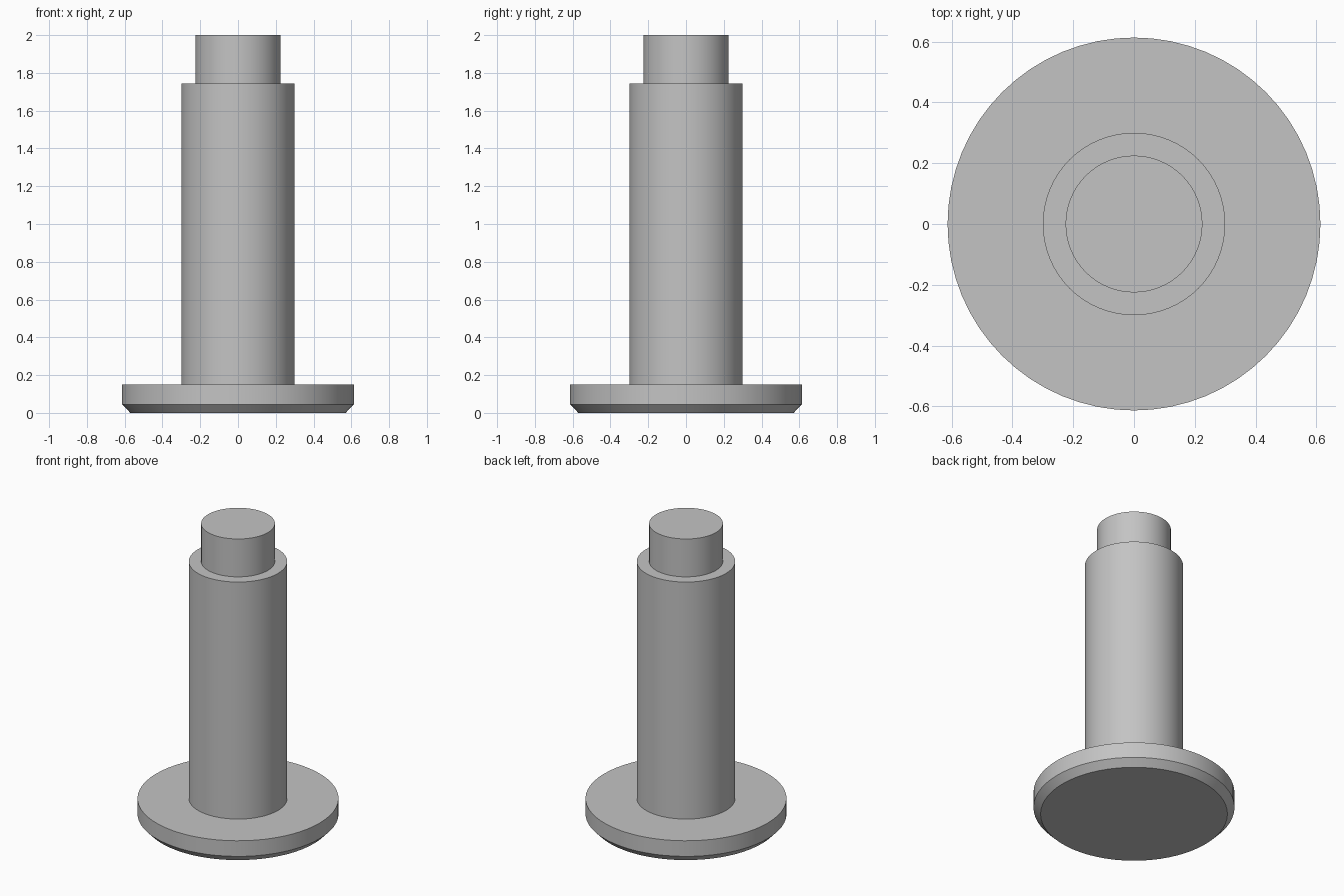
import bpy
import bmesh
import math

SIDES = 64

cube = bpy.data.objects.get("Cube")
if cube:
    bpy.data.objects.remove(cube, do_unlink=True)

# Single plain grey metal
grey = bpy.data.materials.new("plain grey")
grey.use_nodes = True
colour = (0.55, 0.55, 0.55, 1)
grey.diffuse_color = colour
grey.node_tree.nodes["Principled BSDF"].inputs["Base Color"].default_value = colour


def lathe(name, profile):
    """Revolve (radius, height) points, listed bottom to top, about z."""
    bm = bmesh.new()
    rings = []
    for radius, z in profile:
        ring = []
        for i in range(SIDES):
            a = math.tau * i / SIDES
            ring.append(bm.verts.new((radius * math.cos(a), radius * math.sin(a), z)))
        rings.append(ring)
    for low, high in zip(rings, rings[1:]):
        for i in range(SIDES):
            j = (i + 1) % SIDES
            bm.faces.new((low[i], low[j], high[j], high[i]))
    return bm, rings, name


def finish(bm, name):
    mesh = bpy.data.meshes.new(name)
    bm.to_mesh(mesh)
    bm.free()
    mesh.materials.append(grey)
    obj = bpy.data.objects.new(name, mesh)
    bpy.context.collection.objects.link(obj)
    bpy.ops.object.select_all(action="DESELECT")
    obj.select_set(True)
    bpy.context.view_layer.objects.active = obj
    bpy.ops.object.shade_smooth_by_angle(angle=math.radians(30))


SHAFT_R, TIP_R = 0.30, 0.225

# Round base flange with chamfered underside, open where the shaft joins
bm, rings, name = lathe("base_flange", [(0.57, 0), (0.613, 0.045), (0.613, 0.15), (SHAFT_R, 0.15)])
bm.faces.new(rings[0][::-1])
finish(bm, name)

# Main shaft with its shoulder
bm, rings, name = lathe("shaft", [(SHAFT_R, 0.15), (SHAFT_R, 1.745), (TIP_R, 1.745)])
finish(bm, name)

# Narrow end tip
bm, rings, name = lathe("end_tip", [(TIP_R, 1.745), (TIP_R, 2)])
bm.faces.new(rings[-1])
finish(bm, name)
